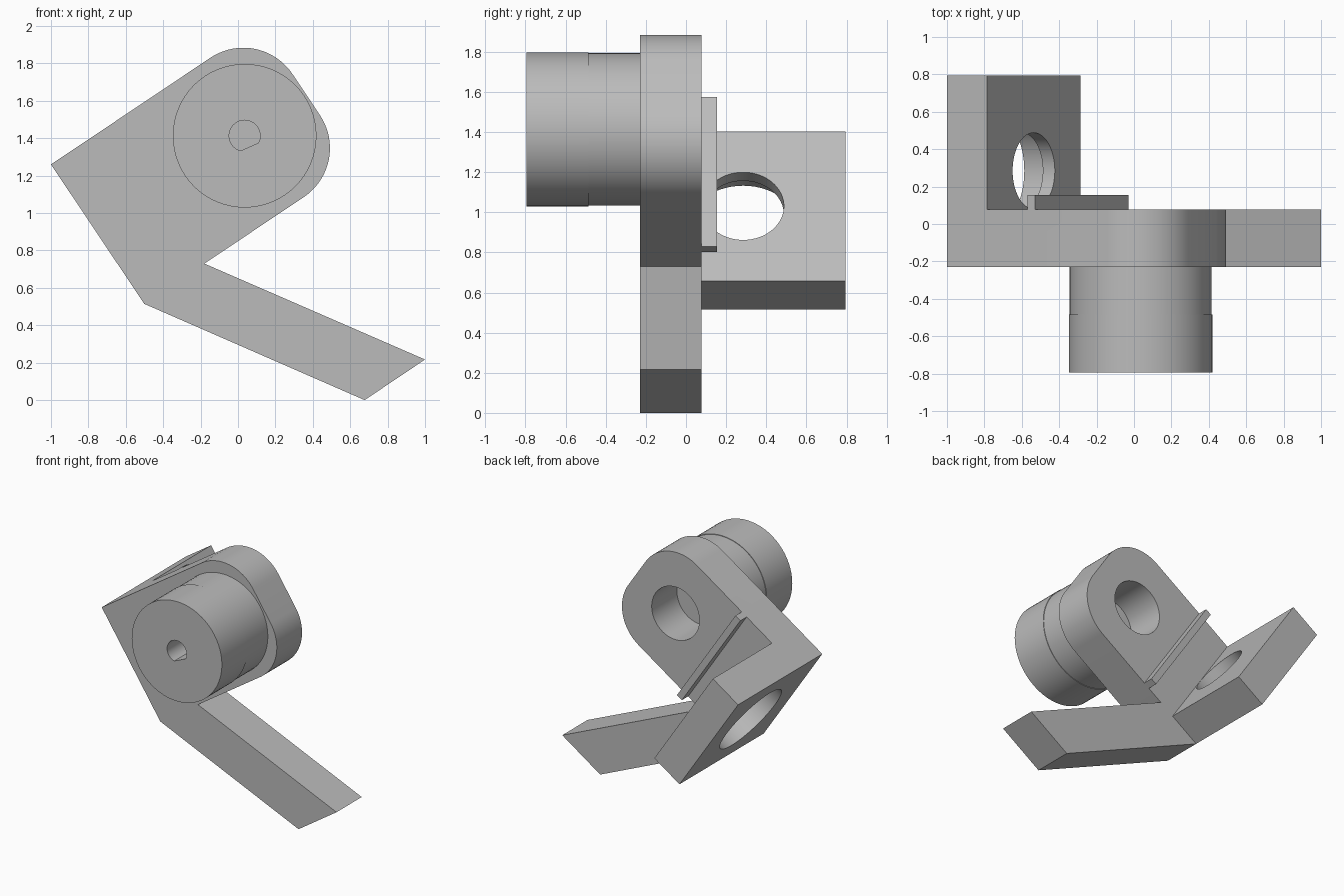
import bpy, bmesh
from math import sin, cos, pi, radians
from mathutils import Vector

cube = bpy.data.objects.get("Cube")
if cube:
    bpy.data.objects.remove(cube, do_unlink=True)

grey = bpy.data.materials.new("plain grey")
grey.use_nodes = True
grey.diffuse_color = (0.5, 0.5, 0.5, 1)
grey.node_tree.nodes["Principled BSDF"].inputs["Base Color"].default_value = (0.5, 0.5, 0.5, 1)

# Tilted frame: U runs along the plate, V runs down across it
ORIGIN = Vector((-1, 0, 1.26))
U = Vector((0.831, 0, 0.556))
V = Vector((0.556, 0, -0.831))
Y = Vector((0, 1, 0))
FRONT, BACK, WIDTH, LENGTH = -0.23, 0.077, 0.897, 1.342
AXIS_U, AXIS_V = 0.946, WIDTH / 2


def at(u, v, y=0.0):
    return ORIGIN + U * u + V * v + Y * y


def prism(name, points, sweep):
    """Closed solid made by sweeping a polygon along a vector."""
    bm = bmesh.new()
    face = bm.faces.new([bm.verts.new(p) for p in points])
    new = bmesh.ops.extrude_face_region(bm, geom=[face], use_keep_orig=True)["geom"]
    bmesh.ops.translate(bm, vec=sweep, verts=[g for g in new if isinstance(g, bmesh.types.BMVert)])
    bmesh.ops.recalc_face_normals(bm, faces=bm.faces)
    mesh = bpy.data.meshes.new(name)
    bm.to_mesh(mesh)
    bm.free()
    mesh.materials.append(grey)
    ob = bpy.data.objects.new(name, mesh)
    bpy.context.collection.objects.link(ob)
    return ob


def arc(centre, a, b, r, start=0, end=360, n=64):
    full = end - start == 360
    steps = n if full else n + 1
    angles = [radians(start + (end - start) * i / n) for i in range(steps)]
    return [centre + a * (r * cos(t)) + b * (r * sin(t)) for t in angles]


def combine(ob, other, operation):
    """Apply a boolean and drop the helper solid."""
    mod = ob.modifiers.new(operation.lower(), "BOOLEAN")
    mod.operation, mod.object, mod.solver = operation, other, "EXACT"
    bpy.context.view_layer.objects.active = ob
    bpy.ops.object.modifier_apply(modifier=mod.name)
    bpy.data.objects.remove(other, do_unlink=True)


# Bracket: rounded plate and slanted leg in one outline
R = 0.316
outline = [at(0, 0, FRONT)]
outline += arc(at(LENGTH - R, R, FRONT), U, V, R, -90, 0, 20)
outline += arc(at(LENGTH - R, WIDTH - R, FRONT), U, V, R, 0, 90, 20)
outline += [at(0.387, WIDTH, FRONT), Vector((1, FRONT, 0.217)),
            Vector((0.677, FRONT, 0)), at(0, WIDTH, FRONT)]
bracket = prism("bracket", outline, Y * (BACK - FRONT))

# Rear flange, standing square to the plate
THICK = 0.258
flange = prism("flange", [at(0, 0, -0.1), at(THICK, 0, -0.1),
                          at(THICK, WIDTH, -0.1), at(0, WIDTH, -0.1)], Y * 0.895)
combine(bracket, flange, "UNION")

# Stepped hole through the flange, wide on the outside
HOLE_Y, LIP = 0.285, 0.077
narrow = prism("narrow_bore", arc(at(-0.1, AXIS_V, HOLE_Y), V, Y, 0.203), U * 0.5)
wide = prism("wide_bore", arc(at(-0.1, AXIS_V, HOLE_Y), V, Y, 0.295), U * (0.1 + THICK - LIP))
combine(bracket, narrow, "DIFFERENCE")
combine(bracket, wide, "DIFFERENCE")

# Round hole through the plate
bore = prism("plate_bore", arc(at(AXIS_U, AXIS_V, FRONT - 0.1), U, V, 0.203), Y * 0.6)
combine(bracket, bore, "DIFFERENCE")

# Thin rib across the back of the plate
rib = prism("rib", [at(0.517, 0, BACK), at(0.567, 0, BACK),
                    at(0.567, WIDTH, BACK), at(0.517, WIDTH, BACK)], Y * 0.077)

# Round drum in two lengths, the rear one a touch slimmer
TIP, STEP = -0.795, -0.485
drum_front = prism("drum_front", arc(at(AXIS_U, AXIS_V, TIP), U, V, 0.384), Y * (STEP - TIP))
drum_rear = prism("drum_rear", arc(at(AXIS_U, AXIS_V, STEP), U, V, 0.380), Y * (FRONT - STEP))

# Blind shaft socket with one flat side
flat = Vector((0.4, 0, -0.917))
side = Vector((0.917, 0, 0.4))
socket = prism("socket", arc(at(AXIS_U, AXIS_V, TIP - 0.1), flat, side, 0.083, 39, 321, 40), Y * 0.38)
combine(drum_front, socket, "DIFFERENCE")

# Smooth curved walls, crisp edges
bpy.ops.object.select_all(action="DESELECT")
for ob in (bracket, rib, drum_front, drum_rear):
    ob.select_set(True)
bpy.context.view_layer.objects.active = bracket
bpy.ops.object.shade_smooth_by_angle(angle=radians(25))
